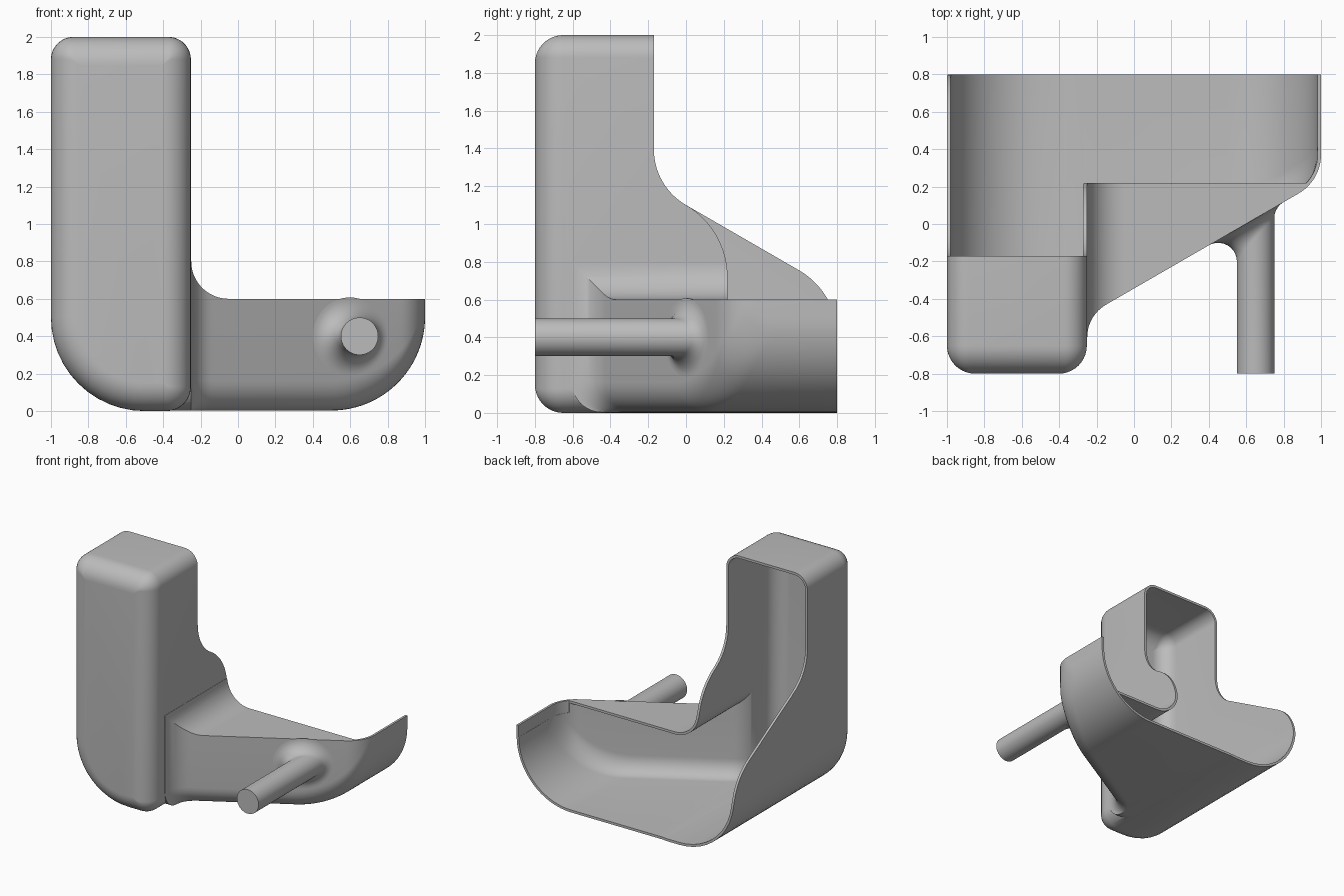
import bpy, bmesh
from math import sin, cos, tan, sqrt, pi, acos, radians
from mathutils import Vector

cube = bpy.data.objects.get("Cube")
if cube:
    bpy.data.objects.remove(cube, do_unlink=True)

WALL = 0.02
SLOPE = tan(pi / 6)

grey = bpy.data.materials.new("plain grey")
grey.use_nodes = True
grey.diffuse_color = (0.5, 0.5, 0.5, 1)
grey.node_tree.nodes["Principled BSDF"].inputs["Base Color"].default_value = (0.5, 0.5, 0.5, 1)


def loft(name, rings):
    """Closed solid through rings of equal point count."""
    bm = bmesh.new()
    loops = [[bm.verts.new(p) for p in ring] for ring in rings]
    for a, b in zip(loops, loops[1:]):
        for i in range(len(a)):
            j = (i + 1) % len(a)
            bm.faces.new((a[i], a[j], b[j], b[i]))
    bm.faces.new(loops[0])
    bm.faces.new(loops[-1])
    bmesh.ops.remove_doubles(bm, verts=bm.verts[:], dist=1e-5)
    bmesh.ops.recalc_face_normals(bm, faces=bm.faces[:])
    mesh = bpy.data.meshes.new(name)
    bm.to_mesh(mesh)
    bm.free()
    ob = bpy.data.objects.new(name, mesh)
    bpy.context.collection.objects.link(ob)
    return ob


def activate(ob):
    bpy.ops.object.select_all(action='DESELECT')
    ob.select_set(True)
    bpy.context.view_layer.objects.active = ob


def combine(ob, other, operation):
    """Apply a boolean and discard the second solid."""
    activate(ob)
    mod = ob.modifiers.new("cut", 'BOOLEAN')
    mod.operation = operation
    mod.solver = 'EXACT'
    mod.object = other
    bpy.ops.object.modifier_apply(modifier=mod.name)
    bpy.data.objects.remove(other, do_unlink=True)


def arc(cx, cy, r, start, end, n=14):
    """Points on an arc, angles in degrees."""
    angles = [radians(start + (end - start) * k / n) for k in range(n + 1)]
    return [(cx + r * cos(a), cy + r * sin(a)) for a in angles]


def tower(name, t, back):
    """Upright block with a rounded front, inset by t."""
    def ring(d, y):
        x0, x1, z0, z1 = -1 + d, -0.252 - d, d, 2 - d
        corners = ((x1, z1, -1, -1, 0.12, 0), (x0, z1, 1, -1, 0.12, 90),
                   (x0, z0, 1, 1, 0.5, 180), (x1, z0, -1, 1, 0.13, 270))
        points = []
        for x, z, sx, sz, radius, start in corners:
            r = max(radius - d, 0.004)
            points += arc(x + sx * r, z + sz * r, r, start, start + 90, 12)
        return [(x, y, z) for x, z in points]

    r = 0.15 - t
    rings = []
    for k in range(11):
        a = k * pi / 20
        rings.append(ring(t + r * (1 - sin(a)), -0.8 + t + r * (1 - cos(a))))
    return loft(name, rings + [ring(t, back)])


def foot(name, t, back, top=None):
    """Low slanted block as sections along x, inset by t."""
    big, small, base = 0.2 + t, 0.24 - t, 0.5 - t

    def front(x):
        if x < -0.05 - big / 2:
            return -0.605 + sqrt(max(0, big ** 2 - (x + 0.05) ** 2))
        if x > 0.76 + small / 2:
            return 0.371 - sqrt(max(0, small ** 2 - (x - 0.76) ** 2))
        return -0.345 + SLOPE * x + t / cos(pi / 6)

    def low(x):
        if x > 0.5:
            return 0.503 - sqrt(max(0, base ** 2 - (x - 0.5) ** 2))
        return t + 0.003

    def high(x):
        if top:
            return top
        if x < -0.05:
            return 0.8 - sqrt(max(0, big ** 2 - (x + 0.05) ** 2))
        return 0.6 - t

    def section(x, at):
        y, z0, z1 = front(x), low(x), high(x)
        r = min(0.16 - t, 0.8 * (z1 - z0))
        points = [(back, z1), (y, z1)] + arc(y + r, z0 + r, r, 180, 270, 10) + [(back, z0)]
        return [(at, py, pz) for py, pz in points]

    xs = [-0.05 - big * cos(k * pi / 32) for k in range(17)]
    xs += [0.5 + base * sin(k * pi / 48) for k in range(25)]
    return loft(name, [section(xs[0], -0.5)] + [section(x, x) for x in xs])


def rear_cutter(name, x0, x1, start, radius, floor):
    """Side profile of the space behind the shell, extruded along x."""
    y, z = start
    path = [(1.2, 2.4), (-0.17, 2.4)] + arc(0.17, 1.395, 0.34, 180, 240)
    path += arc(y - radius / 2, z - radius * cos(pi / 6), radius, 60, 0)
    path += [(path[-1][0], floor), (1.2, floor)]
    return loft(name, [[(x, py, pz) for py, pz in path] for x in (x0, x1)])


# Hollow shell
shell = tower("shell", 0, 0.9)
combine(shell, foot("foot_outside", 0, 0.95), 'UNION')
combine(shell, tower("tower_inside", WALL, 1.0), 'DIFFERENCE')
combine(shell, foot("foot_inside", WALL, 1.1), 'DIFFERENCE')

# Trim the left wall, the upright's inner wall and foot cover, then the back
combine(shell, rear_cutter("side_cutter", -1.2, -0.4, (0.6, 0.754), 0.4, 0.4), 'DIFFERENCE')
opening = foot("opening_cutter", WALL - 0.0015, 1.05, 2.5)
combine(opening, rear_cutter("cover_cutter", -0.6, 1.2, (0, 1.1006), 0.44, 0.5), 'INTERSECT')
combine(shell, opening, 'DIFFERENCE')
back_box = [[(x, 0.8, -0.3), (x, 1.5, -0.3), (x, 1.5, 2.6), (x, 0.8, 2.6)] for x in (-1.4, 1.4)]
combine(shell, loft("back_cutter", back_box), 'DIFFERENCE')

# Peg with a filleted root on the slanted wall
columns = []
for i in range(48):
    phi = 2 * pi * i / 48
    corner = Vector((0.65 + 0.1 * cos(phi), 0, 0.4 + 0.1 * sin(phi)))
    corner.y = -0.345 + SLOPE * corner.x
    along = Vector((cos(phi), SLOPE * cos(phi), sin(phi))).normalized()
    angle = acos(-along.y)
    reach = 0.1 / tan(angle / 2)
    p0, p1 = corner - Vector((0, reach, 0)), corner + along * reach
    w = sin(angle / 2)
    column = [Vector((corner.x, -0.8, corner.z))]
    for k in range(11):
        s = k / 10
        a, b, c = (1 - s) ** 2, 2 * s * (1 - s) * w, s * s
        column.append((p0 * a + corner * b + p1 * c) / (a + b + c))
    column.append(p1 + Vector((0, 0.01, 0)))
    columns.append(column)
peg = loft("peg", list(zip(*columns)))

# Finish
for ob in (shell, peg):
    ob.data.materials.clear()
    ob.data.materials.append(grey)
    for face in ob.data.polygons:
        face.material_index = 0
    activate(ob)
    bpy.ops.object.shade_smooth_by_angle(angle=radians(30))
